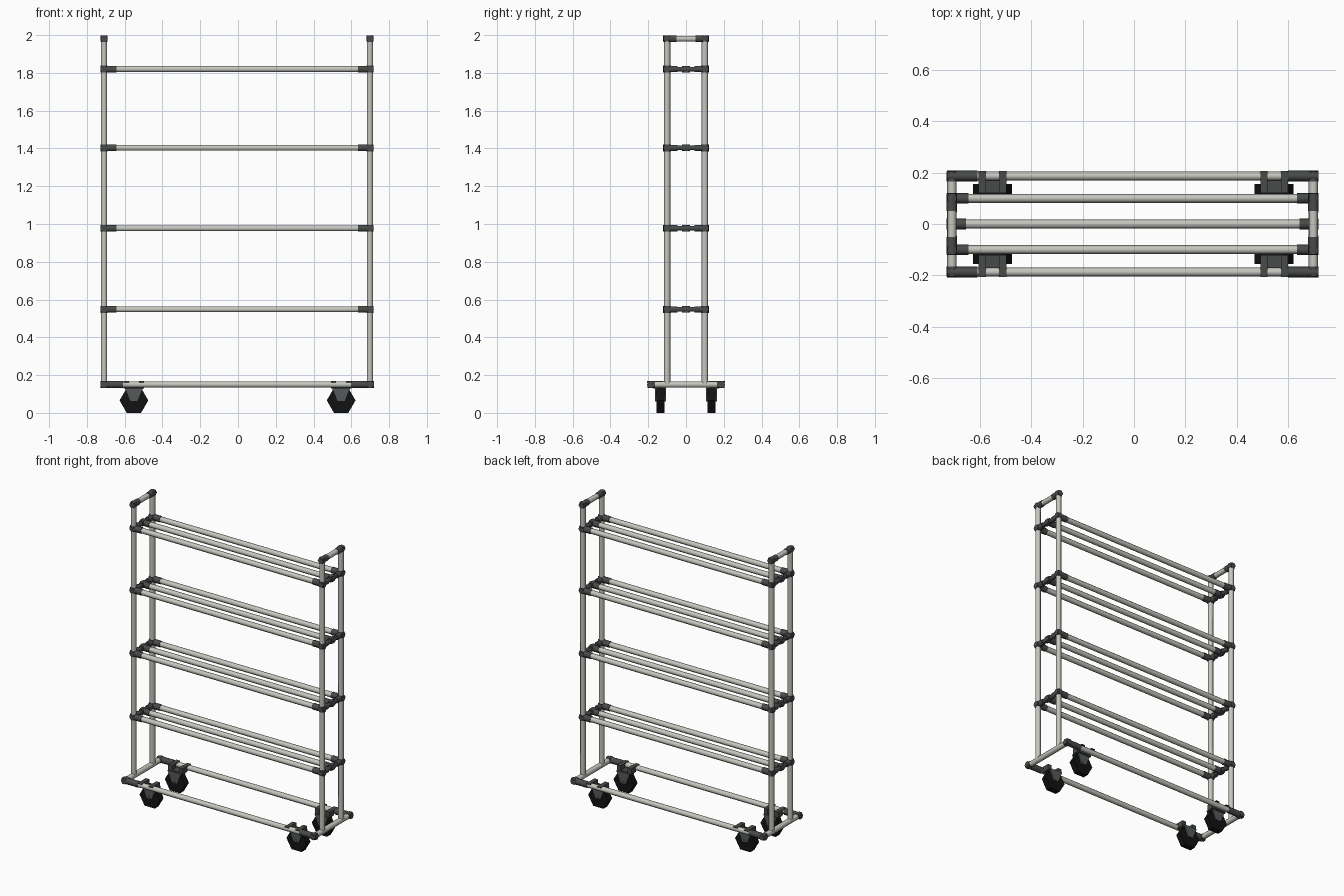
import bpy, bmesh, math
from mathutils import Vector

if "Cube" in bpy.data.objects:
    bpy.data.objects.remove(bpy.data.objects["Cube"])


def material(name, color):
    m = bpy.data.materials.new(name)
    m.diffuse_color = (*color, 1)
    m.use_nodes = True
    m.node_tree.nodes["Principled BSDF"].inputs["Base Color"].default_value = m.diffuse_color
    return m


PIPE = material("pale grey pipe", (0.57, 0.57, 0.52))
JOINT = material("dark grey fitting", (0.066, 0.07, 0.07))
FORK = material("caster grey", (0.09, 0.1, 0.1))
BLACK = material("black rubber", (0.006, 0.006, 0.006))


def finish(name, bm, mat, smooth=True):
    bmesh.ops.recalc_face_normals(bm, faces=bm.faces)
    me = bpy.data.meshes.new(name)
    bm.to_mesh(me)
    bm.free()
    me.materials.append(mat)
    ob = bpy.data.objects.new(name, me)
    bpy.context.collection.objects.link(ob)
    if smooth:
        bpy.ops.object.select_all(action='DESELECT')
        ob.select_set(True)
        bpy.context.view_layer.objects.active = ob
        bpy.ops.object.shade_smooth_by_angle(angle=math.radians(65))
    return ob


def add_tube(bm, a, b, r, n=6):
    """Closed axis-aligned tube from a to b."""
    a, b = Vector(a), Vector(b)
    d = (b - a).normalized()
    u = Vector((1, 0, 0)) if abs(d.y) > 0.5 else Vector((0, 1, 0))
    v = d.cross(u)
    off = [(u * math.cos(t) + v * math.sin(t)) * r
           for t in (2 * math.pi * i / n for i in range(n))]
    lo = [bm.verts.new(a + o) for o in off]
    hi = [bm.verts.new(b + o) for o in off]
    for i in range(n):
        j = (i + 1) % n
        bm.faces.new((lo[i], lo[j], hi[j], hi[i]))
    bm.faces.new(lo)
    bm.faces.new(hi)


def tubes(name, mat, *segs):
    bm = bmesh.new()
    for s in segs:
        add_tube(bm, *s)
    return finish(name, bm, mat)


def add_box(bm, x0, x1, y0, y1, z0, z1):
    vs = bmesh.ops.create_cube(bm, size=1)['verts']
    for w in vs:
        w.co = (x0 if w.co.x < 0 else x1, y0 if w.co.y < 0 else y1,
                z0 if w.co.z < 0 else z1)
    return vs


R, F = 0.0175, 0.0205          # pipe and fitting radius
XL, XR = -0.709, 0.699         # end frames
BZ, BY = 0.15, 0.187           # base height and rail offset
SHELVES = (0.548, 0.977, 1.403, 1.82)
TOP = 1.981
ENDS = ((XL, 1), (XR, -1))     # x, inward direction

# base rails and end pipes
for s in (-1, 1):
    tubes("base_rail", PIPE, ((XL, s * BY, BZ), (XR + 0.005, s * BY, BZ), R))
for x, d in ENDS:
    tubes("base_end_pipe", PIPE, ((x, -BY, BZ), (x, BY, BZ), R + 0.001))
    for s in (-1, 1):
        tubes("base_corner_elbow", JOINT,
              ((x - d * 0.02, s * BY, BZ), (x + d * 0.1, s * BY, BZ), F),
              ((x, s * (BY + 0.018), BZ), (x, s * 0.165, BZ), F))

# uprights and top handles
for x, d in ENDS:
    for s in (-1, 1):
        tubes("upright", PIPE, ((x, s * 0.1, BZ), (x, s * 0.1, TOP), R))
        tubes("handle_elbow", JOINT,
              ((x, s * 0.119, TOP), (x, s * 0.05, TOP), F),
              ((x, s * 0.1, TOP - 0.015), (x, s * 0.1, TOP + 0.016), F))
    tubes("handle_pipe", PIPE, ((x, -0.1, TOP), (x, 0.1, TOP), R))

# shelves: three rails held by dark fittings at both ends
for z in SHELVES:
    for y in (-0.1, 0, 0.1):
        tubes("shelf_rail", PIPE, ((XL, y, z), (XR, y, z), R))
    for x, d in ENDS:
        for s in (-1, 1):
            tubes("shelf_corner_fitting", JOINT,
                  ((x, s * 0.1, z - 0.018), (x, s * 0.1, z + 0.018), F),
                  ((x - d * 0.019, s * 0.1, z), (x + d * 0.065, s * 0.1, z), F),
                  ((x, s * 0.119, z), (x, s * 0.045, z), 0.019))
        tubes("shelf_middle_fitting", JOINT,
              ((x, -0.022, z), (x, 0.022, z), F),
              ((x - d * 0.015, 0, z), (x + d * 0.055, 0, z), F))
        tubes("shelf_cross_pipe", JOINT, ((x, -0.1, z), (x, 0.1, z), 0.014))

# casters: clips over the rail, plate, fork and six-sided wheel
for cx in (-0.551, 0.546):
    for s in (-1, 1):
        cy = s * 0.135
        bm = bmesh.new()
        for o in (-0.04, 0.04):
            add_box(bm, cx + o - 0.014, cx + o + 0.014,
                    *sorted((s * 0.207, s * 0.12)), 0.162, 0.168)
            add_box(bm, cx + o - 0.014, cx + o + 0.014,
                    *sorted((s * 0.165, s * 0.12)), 0.13, 0.165)
        add_box(bm, cx - 0.05, cx + 0.05,
                *sorted((s * 0.175, s * 0.12)), 0.128, 0.138)
        finish("caster_clip", bm, JOINT, False)

        bm = bmesh.new()
        for o in (-0.025, 0.025):      # tapered fork cheeks
            for w in add_box(bm, cx - 0.05, cx + 0.05, cy + o - 0.003,
                             cy + o + 0.003, 0.06, 0.136):
                if w.co.z < 0.1:
                    w.co.x = cx + (w.co.x - cx) * 0.4
        add_tube(bm, (cx, cy - 0.03, 0.068), (cx, cy + 0.03, 0.068), 0.01)
        finish("caster_fork", bm, FORK, False)

        bm = bmesh.new()
        add_tube(bm, (cx, cy - 0.02, 0.066), (cx, cy + 0.02, 0.066), 0.076)
        finish("caster_wheel", bm, BLACK, False)
